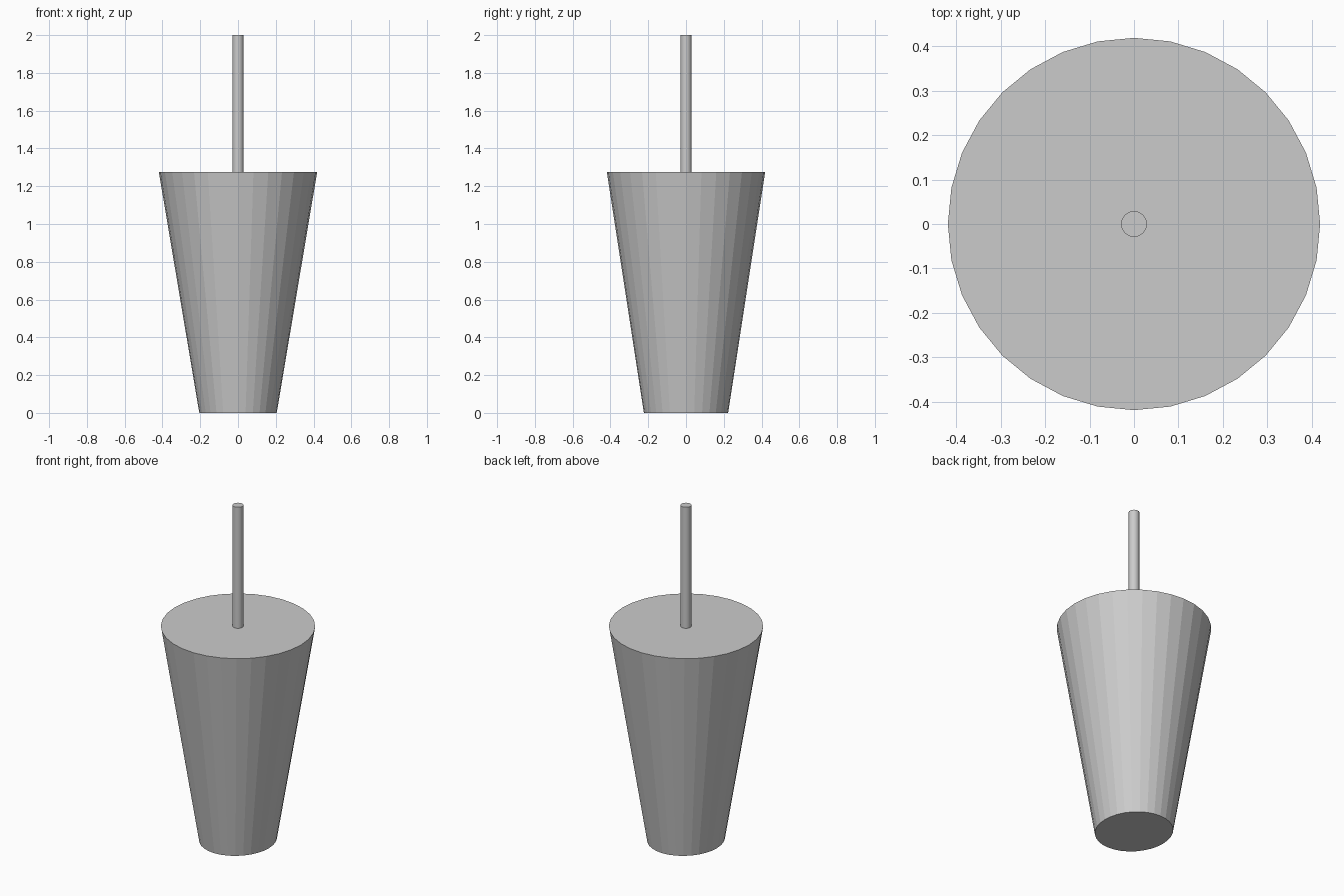
import bpy, bmesh
from mathutils import Matrix

if "Cube" in bpy.data.objects:
    bpy.data.objects.remove(bpy.data.objects["Cube"])


def tapered(name, bottom, top, z0, z1, sides=32):
    """Capped solid between two (rx, ry) ellipses."""
    bm = bmesh.new()
    bmesh.ops.create_cone(bm, cap_ends=True, segments=sides,
                          radius1=1, radius2=1, depth=2)
    for v in bm.verts:
        (rx, ry), z = (bottom, z0) if v.co.z < 0 else (top, z1)
        v.co = (v.co.x * rx, v.co.y * ry, z)
    mesh = bpy.data.meshes.new(name)
    bm.to_mesh(mesh)
    bm.free()
    obj = bpy.data.objects.new(name, mesh)
    bpy.context.collection.objects.link(obj)
    return obj


# Cup body, slightly oval at the base and round at the rim
tapered("cup", (0.205, 0.223), (0.419, 0.419), 0, 1.275)

# Straw standing in the lid
tapered("straw", (0.029, 0.029), (0.029, 0.029), 1.26, 2.0)
